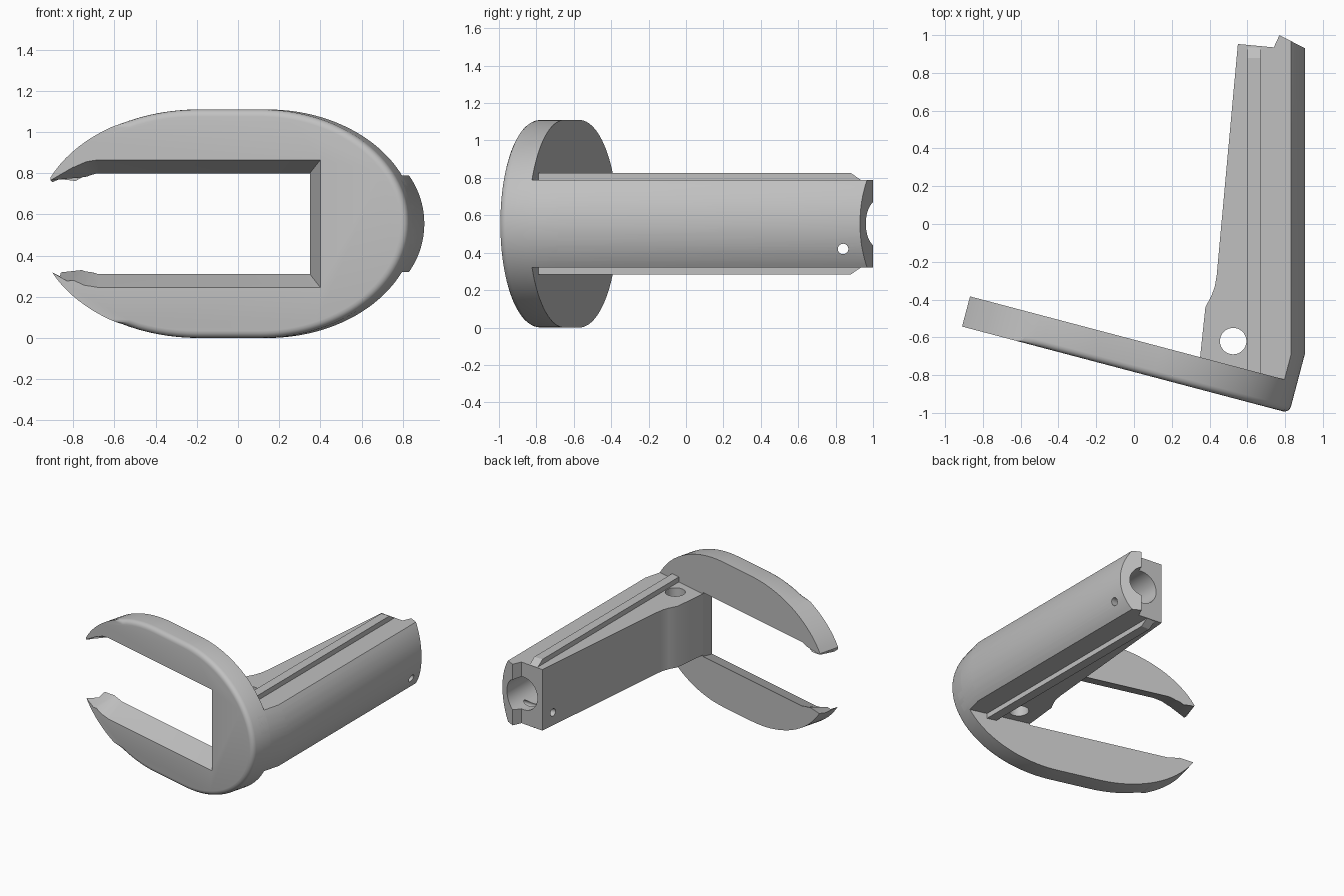
import bpy, bmesh, math
from mathutils import Vector

if "Cube" in bpy.data.objects:
    bpy.data.objects.remove(bpy.data.objects["Cube"])

TILT = math.radians(14.8)
MID = 0.555          # height of the symmetry plane
THICK = 0.165        # plate thickness

grey = bpy.data.materials.new("light_grey")
grey.use_nodes = True
colour = (0.53, 0.53, 0.53, 1)
grey.diffuse_color = colour
grey.node_tree.nodes["Principled BSDF"].inputs["Base Color"].default_value = colour


def loft(name, loop_a, loop_b, rounded=None):
    """Closed solid between two matching loops; optionally round some edges."""
    bm = bmesh.new()
    a = [bm.verts.new(p) for p in loop_a]
    b = [bm.verts.new(p) for p in loop_b]
    n = len(a)
    front = bm.faces.new(a)
    bm.faces.new(b[::-1])
    for i in range(n):
        j = (i + 1) % n
        bm.faces.new((a[i], b[i], b[j], a[j]))
    bmesh.ops.recalc_face_normals(bm, faces=bm.faces[:])
    if rounded:
        edges = [e for e in front.edges
                 if sum(v.co.x for v in e.verts) / 2 > rounded[1]]
        bmesh.ops.bevel(bm, geom=edges, offset=rounded[0], segments=4,
                        profile=0.5, affect='EDGES')
    mesh = bpy.data.meshes.new(name)
    bm.to_mesh(mesh)
    bm.free()
    mesh.materials.append(grey)
    obj = bpy.data.objects.new(name, mesh)
    bpy.context.collection.objects.link(obj)
    return obj


def cylinder(name, centre, axis, radius, length):
    """Cylinder cutter along an axis, made from two circles."""
    axis = Vector(axis).normalized()
    u = axis.orthogonal().normalized()
    v = axis.cross(u)
    ring = [Vector(centre) + radius * (u * math.cos(t) + v * math.sin(t))
            for t in (math.tau * k / 40 for k in range(40))]
    return loft(name, [p - axis * length / 2 for p in ring],
                [p + axis * length / 2 for p in ring])


def carve(obj, steps):
    """Apply boolean steps and discard the cutters."""
    for op, cutter in steps:
        cutter.hide_render = True
        mod = obj.modifiers.new(op, 'BOOLEAN')
        mod.operation, mod.object, mod.solver = op, cutter, 'EXACT'
    graph = bpy.context.evaluated_depsgraph_get()
    mesh = bpy.data.meshes.new_from_object(obj.evaluated_get(graph))
    obj.modifiers.clear()
    obj.data = mesh
    for op, cutter in steps:
        bpy.data.objects.remove(cutter)


def on_plate(x, h, depth):
    """Point of the tilted plate: front x, height off the middle, depth."""
    return Vector((x + depth * math.sin(TILT),
                   -1 + (0.82 - x) * math.tan(TILT) + depth * math.cos(TILT),
                   MID + h))


def mirrored(half):
    return half + [(x, -h) for x, h in reversed(half) if abs(h) > 1e-6]


def ellipse(cx, a, start, end, n):
    return [(cx + a * math.cos(t), MID * math.sin(t))
            for t in (start + (end - start) * k / n for k in range(n + 1))]


# Egg-shaped outline: long left curve, flat top, round right end
left_start = math.pi - math.asin(0.225 / MID)
outline = mirrored(ellipse(-0.2, 0.777, left_start, math.pi / 2, 18)
                   + ellipse(0.1, 0.722, math.pi / 2, 0, 30)[:-1] + [(0.822, 0)])


def egg(name, near, far, rounded=None):
    return loft(name, [on_plate(x, h, near) for x, h in outline],
                [on_plate(x, h, far) for x, h in outline], rounded)


# Forked plate with a flared window
plate = egg("forked_plate", 0, THICK, (0.035, -0.6))
front_rim = mirrored([(-0.96, 0.203), (-0.8, 0.275), (-0.74, 0.3), (-0.68, 0.31), (0.40, 0.31)])
back_rim = mirrored([(-0.96, 0.222), (-0.8, 0.225), (-0.76, 0.235), (-0.72, 0.245), (0.307, 0.245)])


def rim(depth):
    s = depth / THICK
    return [on_plate(p[0] + s * (q[0] - p[0]), p[1] + s * (q[1] - p[1]), depth)
            for p, q in zip(front_rim, back_rim)]


carve(plate, [('DIFFERENCE', loft("window_cutter", rim(-0.05), rim(THICK + 0.05)))])

# Handle: tapered plan, rounded section, trimmed to the plate outline
plan = [(0.35, -0.705), (0.42, -0.79), (0.8, -0.9), (1.0, -0.95), (1.0, 0.881),
        (0.77, 1.0), (0.74, 0.935), (0.55, 0.953), (0.438, -0.27),
        (0.428, -0.33), (0.41, -0.38), (0.378, -0.44)]
handle = loft("handle", [(x, y, 0.1) for x, y in plan], [(x, y, 1.0) for x, y in plan])
half_height, arc_radius = 0.234, 0.406
swing = math.asin(half_height / arc_radius)
section = [(0.2, MID - half_height)]
section += [(0.905 - arc_radius + arc_radius * math.cos(t), MID + arc_radius * math.sin(t))
            for t in (swing * (k / 12 - 1) for k in range(25))]
section += [(0.2, MID + half_height)]
carve(handle, [
    ('INTERSECT', loft("section_cutter", [(x, -1.2, z) for x, z in section],
                       [(x, 1.2, z) for x, z in section])),
    ('INTERSECT', egg("outline_cutter", 0.02, 2.6)),
    ('DIFFERENCE', cylinder("bore_cutter", (0.72, 0.4, MID), (0, 1, 0), 0.125, 1.6)),
    ('DIFFERENCE', cylinder("pivot_cutter", (0.525, -0.62, MID), (0, 0, 1), 0.07, 1)),
    ('DIFFERENCE', cylinder("pin_cutter", (0.7, 0.84, 0.42), (1, 0, 0), 0.028, 1)),
])

# Guide rails on the top and bottom of the handle
rails = []
for name, side in (("top_rail", 1), ("bottom_rail", -1)):
    shape = [(-0.8, 0.22), (0.935, 0.22), (0.935, 0.234), (0.88, 0.272), (-0.8, 0.272)]
    rails.append(loft(name, [(0.6, y, MID + side * h) for y, h in shape],
                      [(0.67, y, MID + side * h) for y, h in shape]))

bpy.ops.object.select_all(action='DESELECT')
for obj in (plate, handle):
    obj.select_set(True)
bpy.context.view_layer.objects.active = plate
bpy.ops.object.shade_smooth_by_angle(angle=math.radians(30))
